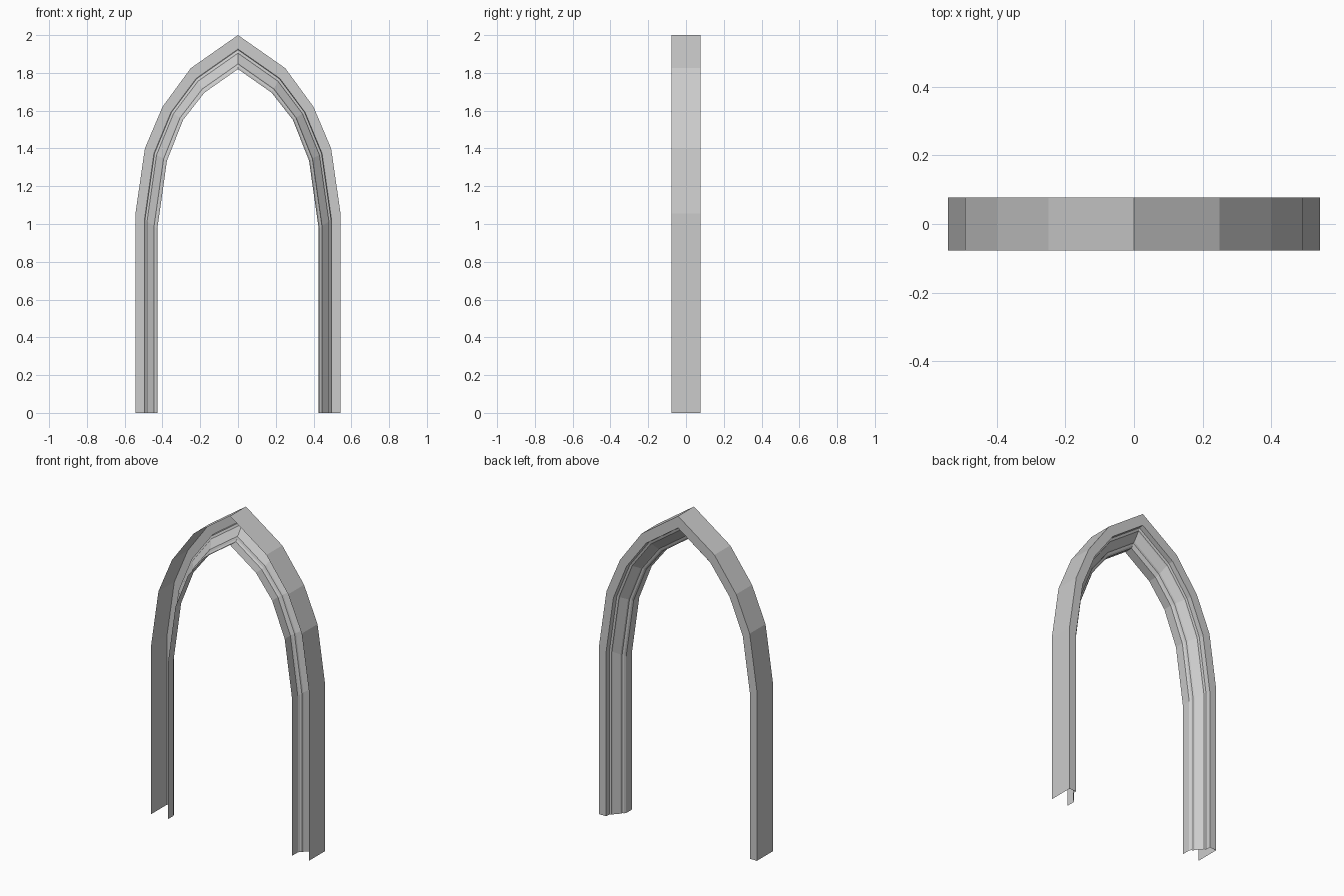
import bpy, bmesh

if "Cube" in bpy.data.objects:
    bpy.data.objects.remove(bpy.data.objects["Cube"])

# outer and inner edge stations of the right half, from floor to apex (x, z)
outer = [(0.543, 0), (0.543, 1.055), (0.493, 1.40), (0.40, 1.62), (0.25, 1.825), (0, 2.0)]
inner = [(0.427, 0), (0.427, 0.976), (0.376, 1.336), (0.29, 1.552), (0.178, 1.695), (0, 1.82)]

# moulding cross-section, open at the front: (fraction from outer to inner, y)
D = 0.078
profile = [(0, -D), (0, D), (0.41, D), (0.43, 0.048), (0.53, 0.043), (0.55, 0.037),
           (0.82, 0.003), (0.85, -0.007), (0.94, -0.012), (1, -0.022), (1, -D)]

# sweep the section along the half arch
bm = bmesh.new()
rings = []
for (ox, oz), (ix, iz) in zip(outer, inner):
    rings.append([bm.verts.new((ox + (ix - ox) * t, y, oz + (iz - oz) * t)) for t, y in profile])
for a, b in zip(rings, rings[1:]):
    for i in range(len(profile) - 1):
        bm.faces.new((a[i], a[i + 1], b[i + 1], b[i]))
mesh = bpy.data.meshes.new("arch_moulding")
bm.to_mesh(mesh)
bm.free()

arch = bpy.data.objects.new("arch_moulding", mesh)
bpy.context.collection.objects.link(arch)

# mirror to the left half, joined at the apex
mirror = arch.modifiers.new("mirror", 'MIRROR')
mirror.use_axis[0] = True
mirror.use_clip = True
